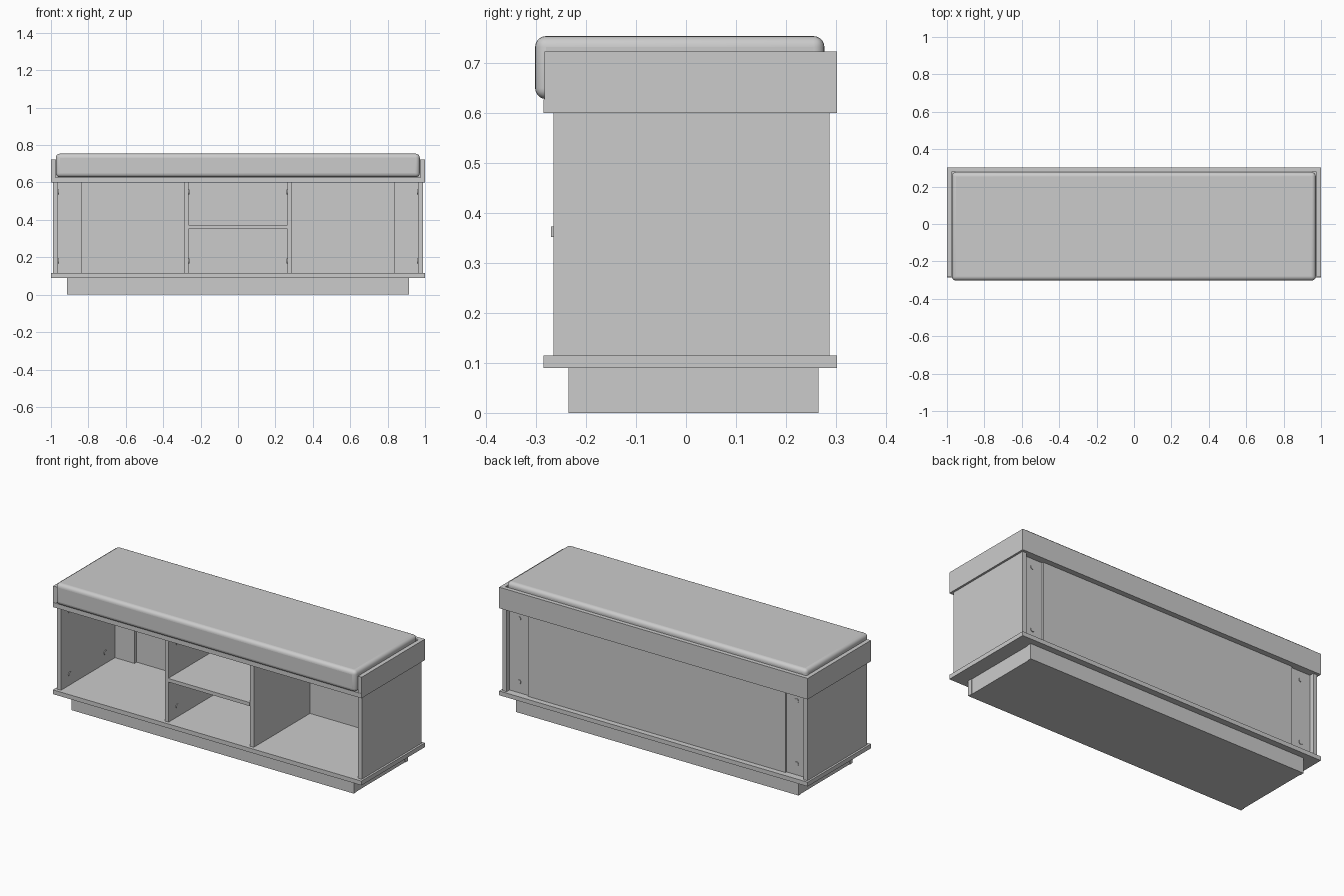
import bpy, bmesh, math
from mathutils import Matrix

if "Cube" in bpy.data.objects:
    bpy.data.objects.remove(bpy.data.objects["Cube"])

grey = bpy.data.materials.new("plain grey")
grey.diffuse_color = (0.6, 0.6, 0.6, 1)
grey.use_nodes = True
grey.node_tree.nodes["Principled BSDF"].inputs["Base Color"].default_value = grey.diffuse_color


def finish(name, bm):
    me = bpy.data.meshes.new(name)
    bm.to_mesh(me)
    bm.free()
    me.materials.append(grey)
    ob = bpy.data.objects.new(name, me)
    bpy.context.collection.objects.link(ob)
    return ob


def box(name, x, y, z):
    bm = bmesh.new()
    size = [b - a for a, b in (x, y, z)]
    mid = [(a + b) / 2 for a, b in (x, y, z)]
    bmesh.ops.create_cube(bm, size=1, matrix=Matrix.Translation(mid) @ Matrix.Diagonal((*size, 1)))
    return finish(name, bm)


def screw_cap(name, loc, axis):
    bm = bmesh.new()
    rot = Matrix.Rotation(math.pi / 2, 4, 'Y' if axis == 'X' else 'X')
    bmesh.ops.create_cone(bm, cap_ends=True, segments=16, radius1=0.013, radius2=0.013,
                          depth=0.008, matrix=Matrix.Translation(loc) @ rot)
    return finish(name, bm)


# plinth
box("plinth_core", (-0.912, 0.912), (-0.212, 0.242), (0, 0.09))
box("plinth_front", (-0.915, 0.915), (-0.235, -0.21), (0, 0.09))
box("plinth_back", (-0.915, 0.915), (0.24, 0.265), (0, 0.09))

# bottom and top boards
box("bottom_board", (-1, 1), (-0.285, 0.302), (0.09, 0.115))
box("top_board", (-1, 1), (-0.285, 0.302), (0.60, 0.627))

# sides, dividers, back strips, seat rails and screw caps, both sides
for s, side in ((-1, "left"), (1, "right")):
    def span(a, b):
        return tuple(sorted((s * a, s * b)))
    box(side + "_side_panel", span(0.962, 0.988), (-0.265, 0.287), (0.115, 0.60))
    box(side + "_divider", span(0.264, 0.288), (-0.265, 0.258), (0.115, 0.60))
    box(side + "_back_strip", span(0.835, 0.962), (0.235, 0.26), (0.115, 0.60))
    box(side + "_seat_rail", span(0.976, 1), (-0.283, 0.302), (0.627, 0.723))
    for z in (0.18, 0.55):
        screw_cap(side + "_back_screw", (s * 0.90, 0.26, z), 'Y')
        for y in (-0.185, 0.145):
            screw_cap(side + "_side_screw", (s * 0.962, y, z), 'X')
            screw_cap(side + "_divider_screw", (s * 0.264, y, z), 'X')

# back panel, shelf, back rail
box("back_panel", (-0.835, 0.835), (0.255, 0.27), (0.115, 0.60))
box("middle_shelf", (-0.264, 0.264), (-0.27, 0.256), (0.352, 0.373))
box("back_seat_rail", (-0.976, 0.976), (0.278, 0.302), (0.627, 0.723))

# cushion with rounded edges
cushion = box("cushion", (-0.974, 0.972), (-0.302, 0.277), (0.628, 0.754))
bev = cushion.modifiers.new("rounding", 'BEVEL')
bev.width = 0.022
bev.segments = 5
bpy.context.view_layer.objects.active = cushion
cushion.select_set(True)
bpy.ops.object.shade_smooth_by_angle(angle=math.radians(40))
